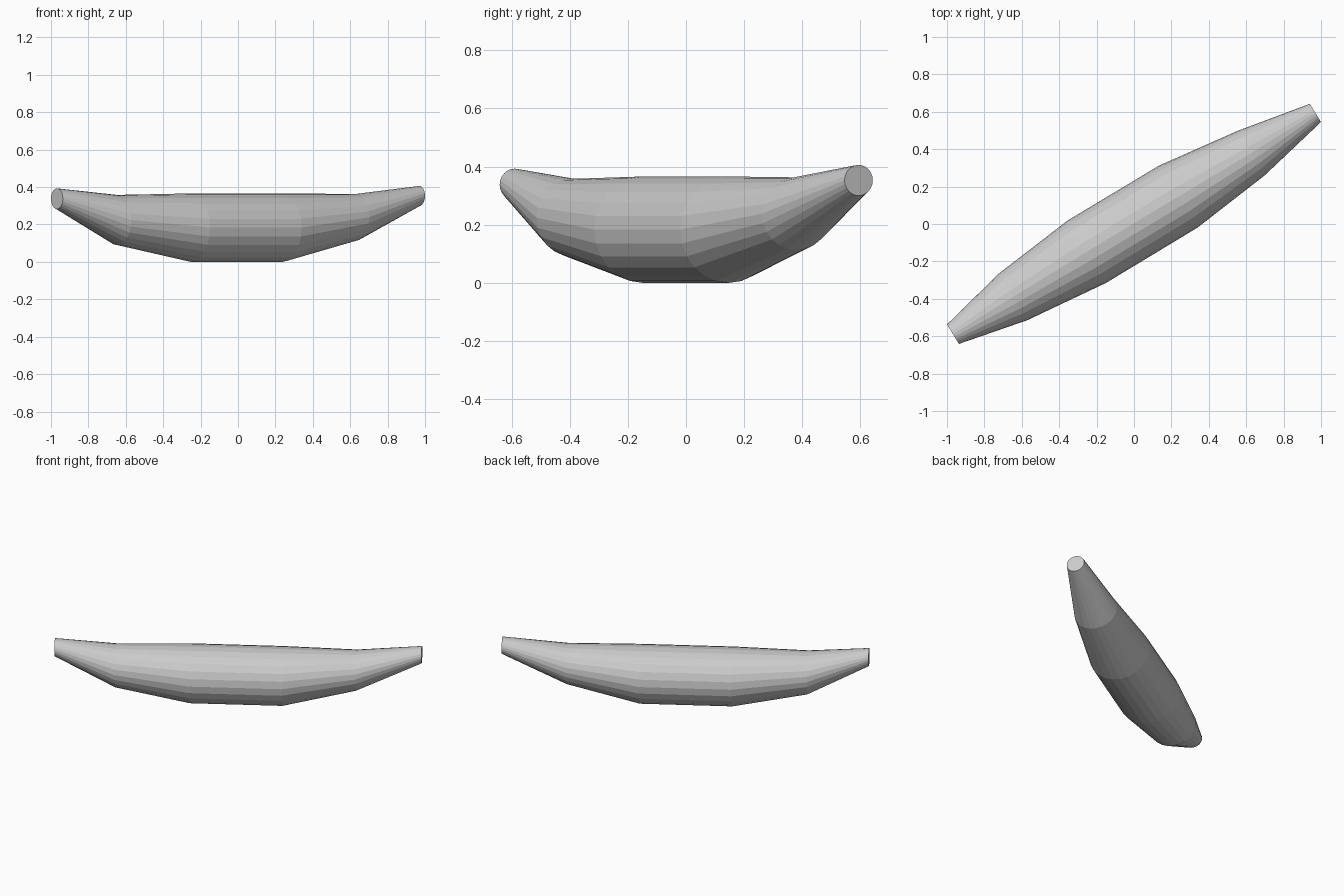
import bpy, bmesh
from math import cos, sin, pi, atan2

if "Cube" in bpy.data.objects:
    bpy.data.objects.remove(bpy.data.objects["Cube"])

SIDES = 24
# cross-sections along the body: centre x, y, z, half width, half height
RINGS = [
    (-0.968, -0.589, 0.338, 0.061, 0.055),
    (-0.647, -0.390, 0.224, 0.146, 0.134),
    (-0.252, -0.148, 0.183, 0.196, 0.183),
    (0.238, 0.147, 0.183, 0.195, 0.183),
    (0.628, 0.380, 0.238, 0.139, 0.125),
    (0.970, 0.594, 0.353, 0.057, 0.053),
]
yaw = atan2(1.183, 1.938)
sx, sy = -sin(yaw), cos(yaw)   # sideways direction of every ring

# lofted fruit body with flat ends
bm = bmesh.new()
loops = []
for x, y, z, w, h in RINGS:
    loop = []
    for i in range(SIDES):
        a = 2 * pi * i / SIDES
        loop.append(bm.verts.new((x + sx * w * cos(a), y + sy * w * cos(a), z + h * sin(a))))
    loops.append(loop)
for a, b in zip(loops, loops[1:]):
    for i in range(SIDES):
        j = (i + 1) % SIDES
        bm.faces.new((a[i], a[j], b[j], b[i]))
bm.faces.new(loops[0])
bm.faces.new(loops[-1])
bmesh.ops.recalc_face_normals(bm, faces=bm.faces)

mesh = bpy.data.meshes.new("banana_body")
bm.to_mesh(mesh)
bm.free()
bpy.context.collection.objects.link(bpy.data.objects.new("banana_body", mesh))
